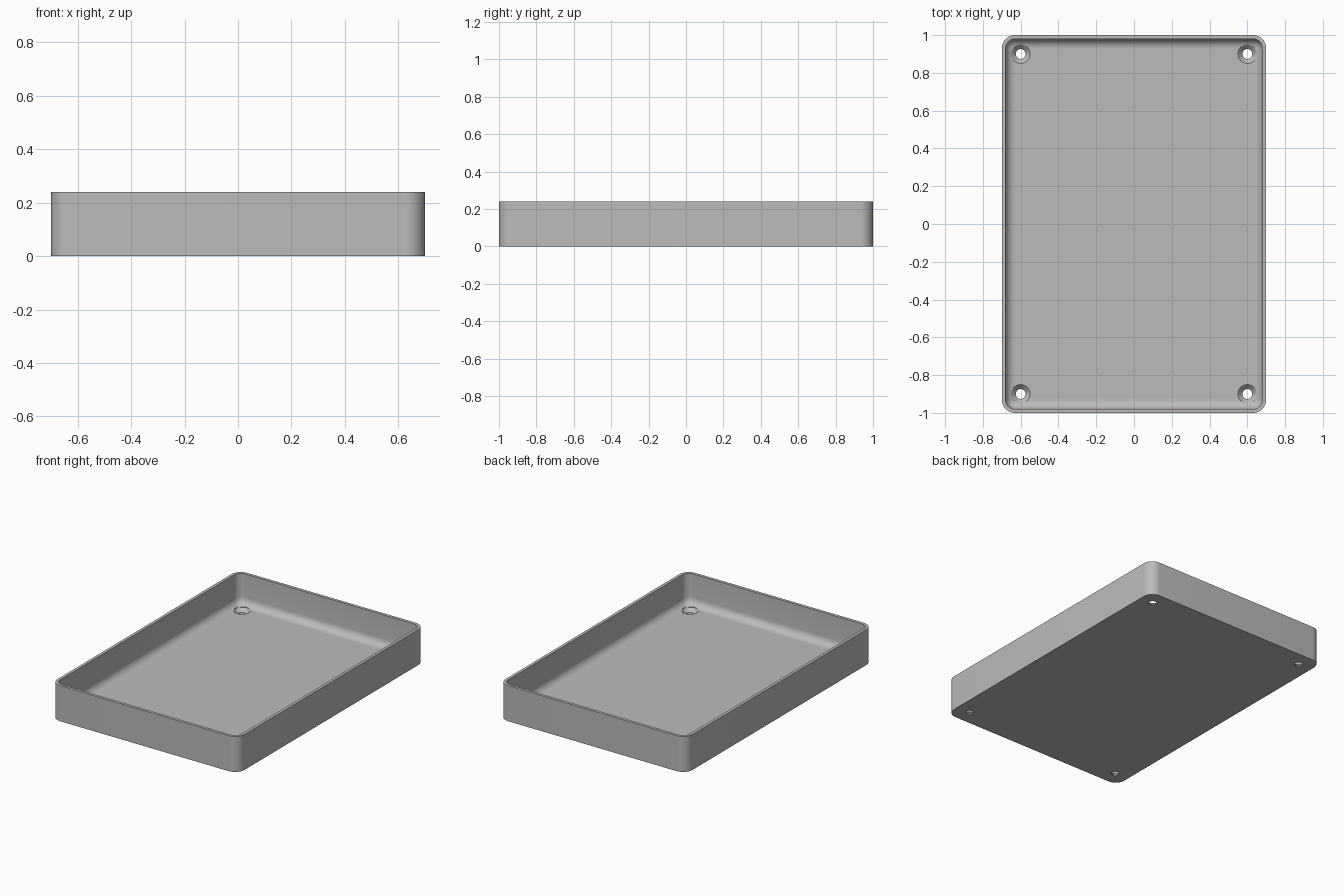
import bpy, bmesh, math

if "Cube" in bpy.data.objects:
    bpy.data.objects.remove(bpy.data.objects["Cube"], do_unlink=True)

HALF_X, HALF_Y, HEIGHT = 0.70, 1.0, 0.24
CORNER, WALL, FLOOR, FILLET = 0.07, 0.02, 0.03, 0.05
ARC = 10

grey = bpy.data.materials.new("plain grey")
grey.use_nodes = True
colour = (0.5, 0.5, 0.5, 1)
grey.diffuse_color = colour
grey.node_tree.nodes["Principled BSDF"].inputs["Base Color"].default_value = colour


def rounded_ring(bm, inset, z):
    """Rounded rectangle of vertices, moved inwards from the outer outline."""
    radius = max(CORNER - inset, 0.004)
    cx, cy = HALF_X - inset - radius, HALF_Y - inset - radius
    ring = []
    for quarter, (sx, sy) in enumerate([(1, 1), (-1, 1), (-1, -1), (1, -1)]):
        for i in range(ARC + 1):
            a = (quarter + i / ARC) * math.pi / 2
            ring.append(bm.verts.new((sx * cx + radius * math.cos(a),
                                      sy * cy + radius * math.sin(a), z)))
    return ring


def make_object(name, bm):
    bmesh.ops.recalc_face_normals(bm, faces=bm.faces)
    mesh = bpy.data.meshes.new(name)
    bm.to_mesh(mesh)
    bm.free()
    mesh.materials.append(grey)
    obj = bpy.data.objects.new(name, mesh)
    bpy.context.collection.objects.link(obj)
    return obj


# Tray section: outer wall, rim, inner wall, then the fillet down to the floor
section = [(0, 0), (0, HEIGHT), (WALL, HEIGHT)]
for i in range(9):
    a = i / 8 * math.pi / 2
    section.append((WALL + FILLET * (1 - math.cos(a)),
                    FLOOR + FILLET * (1 - math.sin(a))))
bm = bmesh.new()
rings = [rounded_ring(bm, *point) for point in section]
for low, high in zip(rings, rings[1:]):
    for i in range(len(low)):
        j = (i + 1) % len(low)
        bm.faces.new((low[i], low[j], high[j], high[i]))
bm.faces.new(rings[0])
bm.faces.new(rings[-1])
tray = make_object("tray", bm)

# Countersunk screw holes, one near each corner
HOLE, SINK, SIDES = 0.026, 0.05, 32
profile = [(HOLE, -0.05), (HOLE, 0.006), (SINK, FLOOR), (SINK, 0.12)]
bm = bmesh.new()
for sx in (-1, 1):
    for sy in (-1, 1):
        loops = [[bm.verts.new((sx * 0.6 + r * math.cos(math.tau * i / SIDES),
                                sy * 0.9 + r * math.sin(math.tau * i / SIDES), z))
                  for i in range(SIDES)] for r, z in profile]
        for low, high in zip(loops, loops[1:]):
            for i in range(SIDES):
                j = (i + 1) % SIDES
                bm.faces.new((low[i], low[j], high[j], high[i]))
        bm.faces.new(loops[0])
        bm.faces.new(loops[-1])
cutter = make_object("screw_hole_cutter", bm)
cutter.hide_render = True

cut = tray.modifiers.new("screw holes", 'BOOLEAN')
cut.operation, cut.solver, cut.object = 'DIFFERENCE', 'EXACT', cutter
bpy.context.view_layer.objects.active = tray
tray.select_set(True)
cutter.select_set(False)
bpy.ops.object.modifier_apply(modifier=cut.name)
bpy.data.objects.remove(cutter, do_unlink=True)
bpy.ops.object.shade_smooth_by_angle(angle=math.radians(30))
